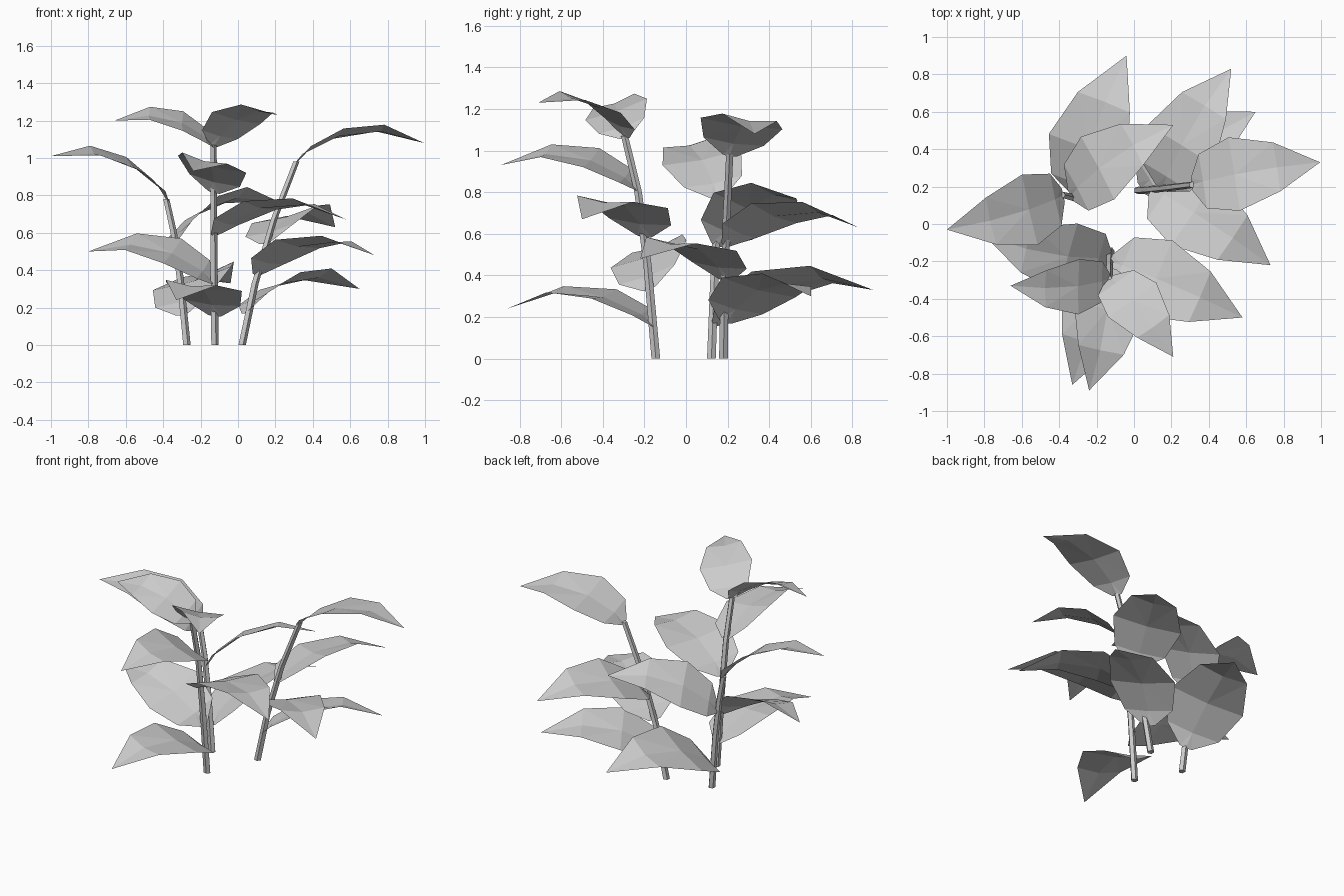
import bpy, bmesh
from math import radians, cos, sin, pi
from mathutils import Vector, Matrix

cube = bpy.data.objects.get("Cube")
if cube:
    bpy.data.objects.remove(cube)

mat = bpy.data.materials.new("pale grey")
mat.use_nodes = True
grey = (0.6, 0.6, 0.6, 1)
mat.diffuse_color = grey
mat.node_tree.nodes["Principled BSDF"].inputs["Base Color"].default_value = grey


def finish(name, bm):
    me = bpy.data.meshes.new(name)
    bm.to_mesh(me)
    bm.free()
    me.materials.append(mat)
    ob = bpy.data.objects.new(name, me)
    bpy.context.collection.objects.link(ob)


def stem(name, path, sides=5):
    """Tapered tube through the path points, closed at both ends."""
    bm = bmesh.new()
    rings = []
    for i, p in enumerate(path):
        r = 0.022 - 0.004 * i / (len(path) - 1)
        rings.append([bm.verts.new(Vector(p) + Vector((r * cos(a), r * sin(a), 0)))
                      for a in (2 * pi * k / sides for k in range(sides))])
    for lo, hi in zip(rings, rings[1:]):
        for k in range(sides):
            n = (k + 1) % sides
            bm.faces.new((lo[k], lo[n], hi[n], hi[k]))
    bm.faces.new(rings[0][::-1])
    bm.faces.new(rings[-1])
    finish(name, bm)


# Leaf rows for a unit chord: distance along, arch height, half width, edge lift
ROWS = [(0, 0, 0.05, 0.01), (0.1, 0.075, 0.21, 0.015),
        (0.36, 0.155, 0.285, 0.02), (0.69, 0.14, 0.19, 0.025)]


def leaf(name, base, tip, roll):
    """Arched, slightly folded leaf from base to tip, right edge raised by roll."""
    base, tip = Vector(base), Vector(tip)
    chord = tip - base
    size = chord.length
    x = chord.normalized()
    y = Vector((0, 0, 1)).cross(x).normalized()
    y = Matrix.Rotation(-radians(roll), 3, x) @ y
    z = x.cross(y)
    bm = bmesh.new()

    def vert(s, t, h):
        return bm.verts.new(base + (x * s + y * t + z * h) * size)

    rows = [[vert(s, t * w, h + abs(t) * lift) for t in (-1, 0, 1)]
            for s, h, w, lift in ROWS]
    point = vert(1, 0, 0)
    for a, b in zip(rows, rows[1:]):
        for k in (0, 1):
            bm.faces.new((a[k], b[k], b[k + 1], a[k + 1]))
    for k in (0, 1):
        bm.faces.new((rows[-1][k], point, rows[-1][k + 1]))
    # Fan the creases out from the midrib
    bmesh.ops.triangulate(bm, faces=bm.faces[:], quad_method='SHORT_EDGE')
    finish(name, bm)


# Three stems
stem("left_stem", [(0.02, 0.18, 0), (0.09, 0.185, 0.33), (0.19, 0.195, 0.67), (0.31, 0.21, 0.98)])
stem("right_stem", [(-0.275, 0.122, 0), (-0.31, 0.135, 0.35), (-0.345, 0.145, 0.6), (-0.385, 0.155, 0.78)])
stem("front_stem", [(-0.125, -0.145, 0), (-0.13, -0.185, 0.45), (-0.132, -0.23, 0.8), (-0.132, -0.295, 1.07)])

# Leaves grouped by stem: base, tip, roll in degrees
LEAVES = {
    "left": [
        ((0.04, 0.19, 0.17), (0.65, 0.60, 0.30), 13),
        ((0.10, 0.19, 0.37), (0.73, -0.22, 0.48), 6),
        ((0.15, 0.19, 0.54), (0.52, 0.83, 0.63), 13),
        ((0.31, 0.21, 0.97), (0.995, 0.33, 1.08), 8)],
    "right": [
        ((-0.29, 0.14, 0.16), (-0.04, 0.90, 0.33), 16),
        ((-0.335, 0.15, 0.54), (0.21, 0.53, 0.77), 20),
        ((-0.38, 0.155, 0.77), (-1.0, -0.03, 1.01), 12)],
    "front": [
        ((-0.125, -0.15, 0.15), (-0.33, -0.86, 0.24), 6),
        ((-0.13, -0.175, 0.33), (-0.80, -0.06, 0.50), 20),
        ((-0.13, -0.20, 0.58), (0.58, -0.50, 0.67), 6),
        ((-0.13, -0.235, 0.81), (-0.24, -0.89, 0.93), 14),
        ((-0.13, -0.29, 1.06), (-0.66, -0.33, 1.20), 20),
        ((-0.13, -0.29, 1.06), (0.21, -0.71, 1.23), 12)],
}
for side, group in LEAVES.items():
    for i, spec in enumerate(group, 1):
        leaf(f"{side}_leaf_{i}", *spec)
